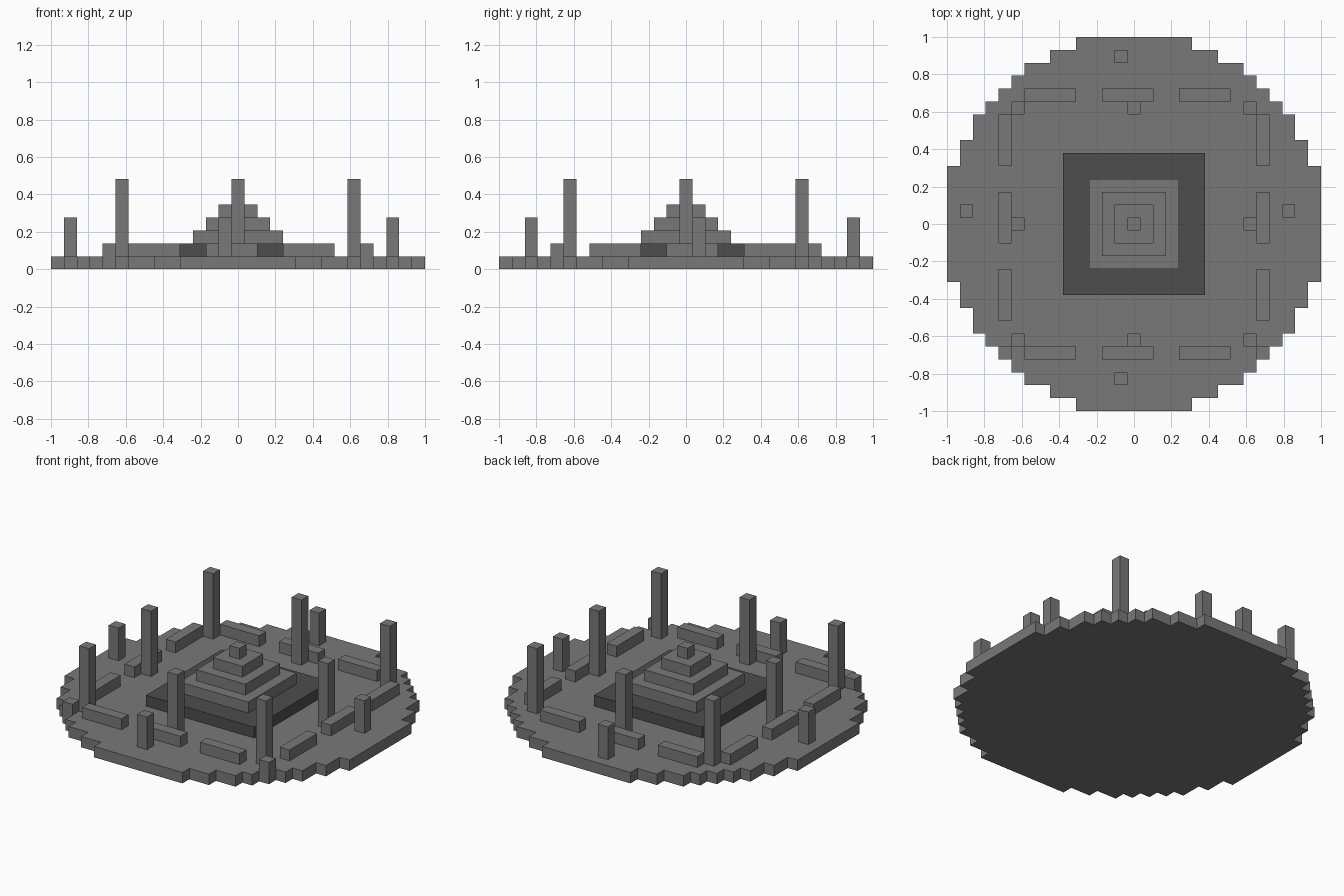
import bpy, bmesh

cube = bpy.data.objects.get("Cube")
if cube:
    bpy.data.objects.remove(cube, do_unlink=True)

U = 2 / 29  # one block


def material(name, value):
    mat = bpy.data.materials.new(name)
    mat.use_nodes = True
    color = (value, value, value, 1)
    mat.diffuse_color = color
    mat.node_tree.nodes["Principled BSDF"].inputs["Base Color"].default_value = color
    return mat


stone = material("grey_stone", 0.19)
dark = material("dark_stone", 0.075)


def finish(name, bm, mat):
    bmesh.ops.recalc_face_normals(bm, faces=bm.faces)
    mesh = bpy.data.meshes.new(name)
    bm.to_mesh(mesh)
    bm.free()
    mesh.materials.append(mat)
    bpy.context.collection.objects.link(bpy.data.objects.new(name, mesh))


def block(name, x0, x1, y0, y1, z0, z1, mat=stone):
    """Box filling cells x0..x1 and y0..y1 (inclusive), from level z0 to z1."""
    bm = bmesh.new()
    bmesh.ops.create_cube(bm, size=1)
    bmesh.ops.scale(bm, vec=((x1 - x0 + 1) * U, (y1 - y0 + 1) * U, (z1 - z0) * U), verts=bm.verts)
    bmesh.ops.translate(bm, vec=((x0 + x1) / 2 * U, (y0 + y1) / 2 * U, (z0 + z1) / 2 * U), verts=bm.verts)
    finish(name, bm, mat)


# Stepped round base: one quarter outline, mirrored into four and extruded
steps = [(14, 4), (13, 6), (12, 8), (11, 9), (10, 10), (9, 11), (8, 12), (6, 13), (4, 14)]
quarter = []
for i, (row, half) in enumerate(steps):
    quarter.append((half + .5, row + .5))
    if i + 1 < len(steps):
        quarter.append((half + .5, steps[i + 1][0] + .5))
right = quarter + [(x, -y) for x, y in reversed(quarter)]
outline = right + [(-x, y) for x, y in reversed(right)]
bm = bmesh.new()
floor = bm.faces.new([bm.verts.new((x * U, y * U, 0)) for x, y in outline])
raised = bmesh.ops.extrude_face_region(bm, geom=[floor], use_keep_orig=True)["geom"]
bmesh.ops.translate(bm, vec=(0, 0, U), verts=[v for v in raised if isinstance(v, bmesh.types.BMVert)])
finish("round_base", bm, stone)

# Dark platform and stepped pyramid
block("dark_platform", -5, 5, -5, 5, 1, 2, dark)
for tier in range(4):
    r = 3 - tier
    block(f"pyramid_tier_{tier + 1}", -r, r, -r, r, tier + 2, tier + 3)

# Low walls on the four sides
for start in (-8, -2, 4):
    for side in (-10, 10):
        block("low_wall_x", start, start + 3, side, side, 1, 2)
        block("low_wall_y", side, side, -start - 3, -start, 1, 2)

# Corner blocks at the front
for x in (-10, 10):
    block("corner_block", x, x, -10, -10, 1, 2)

# Ring of tall pillars
for x in (-9, 0, 9):
    for y in (-9, 0, 9):
        if x or y:
            block("tall_pillar", x, x, y, y, 1, 7)

# Short outer posts
for x, y in ((-1, 13), (-1, -12), (-13, 1), (12, 1)):
    block("short_post", x, x, y, y, 1, 4)
